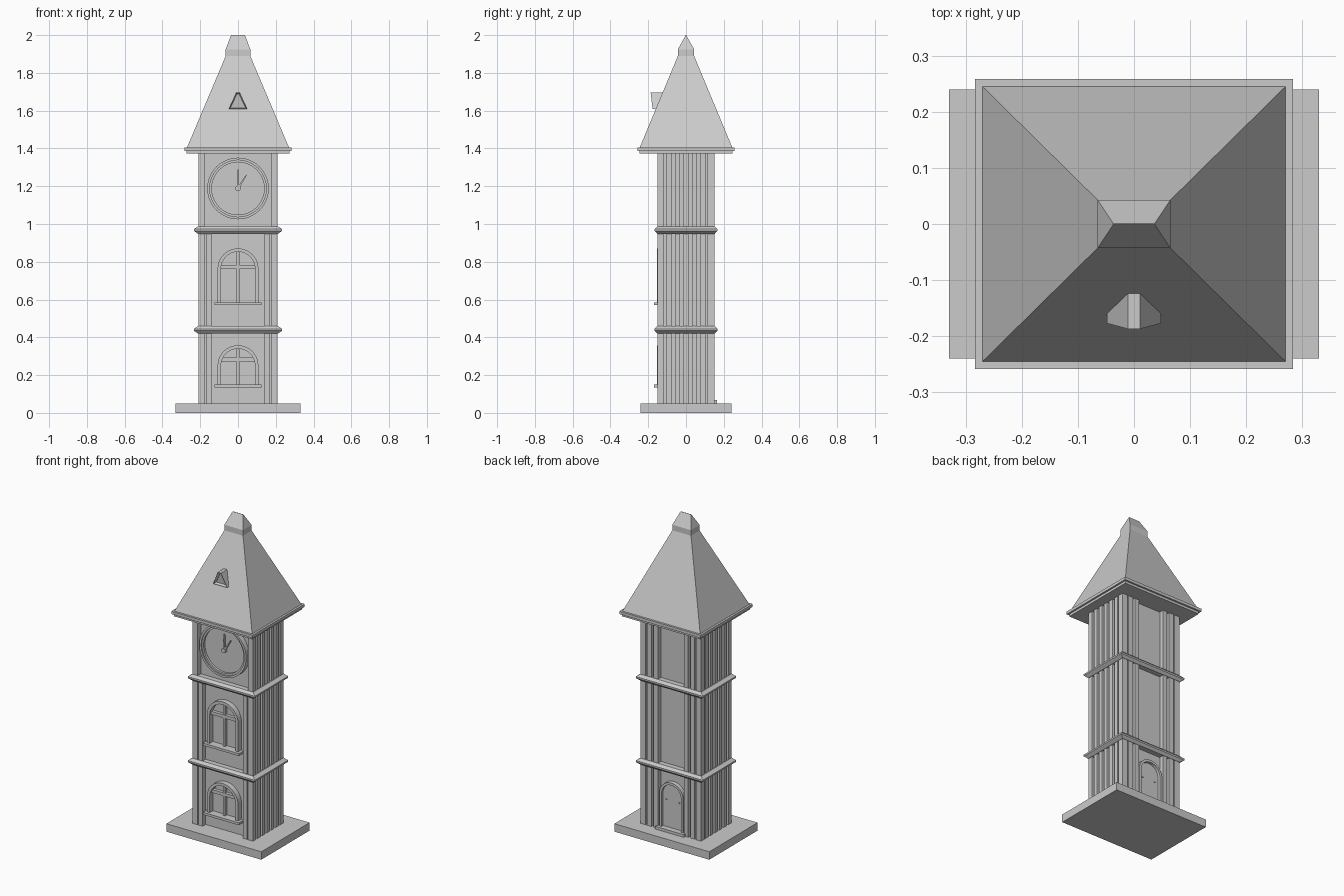
import bpy, bmesh
from math import sin, cos, pi, radians
from mathutils import Matrix

if "Cube" in bpy.data.objects:
    bpy.data.objects.remove(bpy.data.objects["Cube"])


def finish(name, bm):
    bmesh.ops.recalc_face_normals(bm, faces=bm.faces[:])
    me = bpy.data.meshes.new(name)
    bm.to_mesh(me)
    bm.free()
    ob = bpy.data.objects.new(name, me)
    bpy.context.collection.objects.link(ob)
    return ob


def box(name, x0, x1, y0, y1, z0, z1):
    bm = bmesh.new()
    m = Matrix.Translation(((x0 + x1) / 2, (y0 + y1) / 2, (z0 + z1) / 2))
    m = m @ Matrix.Diagonal((x1 - x0, y1 - y0, z1 - z0, 1))
    bmesh.ops.create_cube(bm, size=1, matrix=m)
    return finish(name, bm)


def rect_stack(name, levels):
    """Stack of centred rectangles (half x, half y, z)."""
    bm = bmesh.new()
    loops = [[bm.verts.new((sx * hx, sy * hy, z)) for sx, sy in
              ((-1, -1), (1, -1), (1, 1), (-1, 1))] for hx, hy, z in levels]
    for a, b in zip(loops, loops[1:]):
        for i in range(4):
            j = (i + 1) % 4
            bm.faces.new((a[i], a[j], b[j], b[i]))
    bm.faces.new(loops[0])
    bm.faces.new(loops[-1])
    return finish(name, bm)


def plate(name, pts, y0, y1):
    """Solid extruded along y from an x-z outline."""
    bm = bmesh.new()
    f = bm.faces.new([bm.verts.new((x, y0, z)) for x, z in pts])
    ext = bmesh.ops.extrude_face_region(bm, geom=[f])["geom"]
    verts = [v for v in ext if isinstance(v, bmesh.types.BMVert)]
    bmesh.ops.translate(bm, verts=verts, vec=(0, y1 - y0, 0))
    return finish(name, bm)


def frame(name, outer, inner, y0, y1, closed=True):
    """Band between two matching x-z outlines."""
    bm = bmesh.new()
    secs = [[bm.verts.new((p[0], y, p[1])) for p, y in
             ((o, y0), (o, y1), (i, y1), (i, y0))] for o, i in zip(outer, inner)]
    n = len(secs)
    for k in range(n if closed else n - 1):
        a, b = secs[k], secs[(k + 1) % n]
        for i in range(4):
            j = (i + 1) % 4
            bm.faces.new((a[i], a[j], b[j], b[i]))
    if not closed:
        bm.faces.new(secs[0])
        bm.faces.new(secs[-1])
    return finish(name, bm)


def arch(r, base, spring, n=20):
    pts = [(r * cos(pi * i / n), spring + r * sin(pi * i / n)) for i in range(n + 1)]
    return [(r, base)] + pts + [(-r, base)]


def circle(r, zc, n=48):
    return [(r * cos(2 * pi * i / n), zc + r * sin(2 * pi * i / n)) for i in range(n)]


# base and wall core
box("base_slab", -.33, .33, -.24, .24, 0, .05)
box("wall_core", -.18, .18, -.12, .12, .05, 1.38)

# ribs, floor by floor
floors = ((.05, .43), (.45, .96), (.98, 1.38))
for n, (z0, z1) in enumerate(floors):
    for s in (-1, 1):
        for k in range(7):
            y = -.135 + .045 * k
            x = sorted((s * .175, s * .21))
            h = .015 if k in (0, 6) else .014
            box("side_rib", x[0], x[1], y - h, y + h, z0, z1)
        for xc in (.195, .15, .105):
            box("back_rib", s * xc - .015, s * xc + .015, .115, .15, z0, z1)
        if n < 2:
            box("front_rib", s * .155 - .014, s * .155 + .014, -.15, -.115, z0, z1)

# string courses
for z in (.44, .968):
    rect_stack("string_course", [(.212, .152, z - .02), (.233, .166, z - .005),
                                 (.233, .166, z + .005), (.212, .152, z + .02)])

# eaves, roof and ridge cap
rect_stack("eaves", [(.272, .247, 1.372), (.272, .247, 1.387), (.283, .258, 1.387),
                     (.283, .258, 1.405)])
rect_stack("roof", [(.27, .245, 1.405), (.065, .043, 1.89), (.065, .043, 1.925),
                    (.037, .001, 2.0)])

# dormer with recessed triangular opening
bm = bmesh.new()
fr = [bm.verts.new(p) for p in ((-.048, -.177, 1.61), (.048, -.177, 1.61),
                                (.011, -.187, 1.695), (-.011, -.187, 1.695))]
bk = [bm.verts.new((v.co.x, -.12, v.co.z)) for v in fr]
front = bm.faces.new(fr)
bm.faces.new(bk)
for i in range(4):
    j = (i + 1) % 4
    bm.faces.new((fr[i], fr[j], bk[j], bk[i]))
bmesh.ops.recalc_face_normals(bm, faces=bm.faces[:])
bmesh.ops.inset_region(bm, faces=[front], thickness=.0095)
bmesh.ops.translate(bm, verts=front.verts[:], vec=(0, .02, 0))
finish("dormer", bm)

# arched windows
for base, spring, bar in ((.15, .25, .283), (.585, .763, .773)):
    frame("window_frame", arch(.108, base, spring), arch(.09, base, spring),
          -.153, -.115, closed=False)
    box("window_sill", -.125, .125, -.17, -.115, base - .015, base)
    box("window_mullion", -.007, .007, -.138, -.115, base, spring + .09)
    box("window_transom", -.09, .09, -.14, -.115, bar - .01, bar + .01)

# clock
ZC = 1.188
frame("clock_rim", circle(.163, ZC), circle(.15, ZC), -.152, -.115)
frame("clock_inner_rim", circle(.151, ZC), circle(.139, ZC), -.144, -.115)
plate("clock_face", circle(.145, ZC), -.13, -.115)
plate("clock_hub", circle(.014, ZC, 16), -.146, -.125)
for name, ang, length in (("minute_hand", 0, .1), ("hour_hand", 32, .085)):
    hand = plate(name, [(-.006, 0), (.006, 0), (.002, length), (-.002, length)], -.142, -.128)
    hand.matrix_world = Matrix.Translation((0, 0, ZC)) @ Matrix.Rotation(radians(ang), 4, 'Y')

# back door and step
frame("door_frame", arch(.083, .05, .275), arch(.068, .05, .275), .115, .147, closed=False)
plate("door_leaf", arch(.07, .05, .275), .115, .13)
for s in (-1, 1):
    box("door_handle", s * .045 - .005, s * .045 + .005, .125, .135, .235, .241)
box("door_step", -.1, .1, .115, .165, .05, .067)
